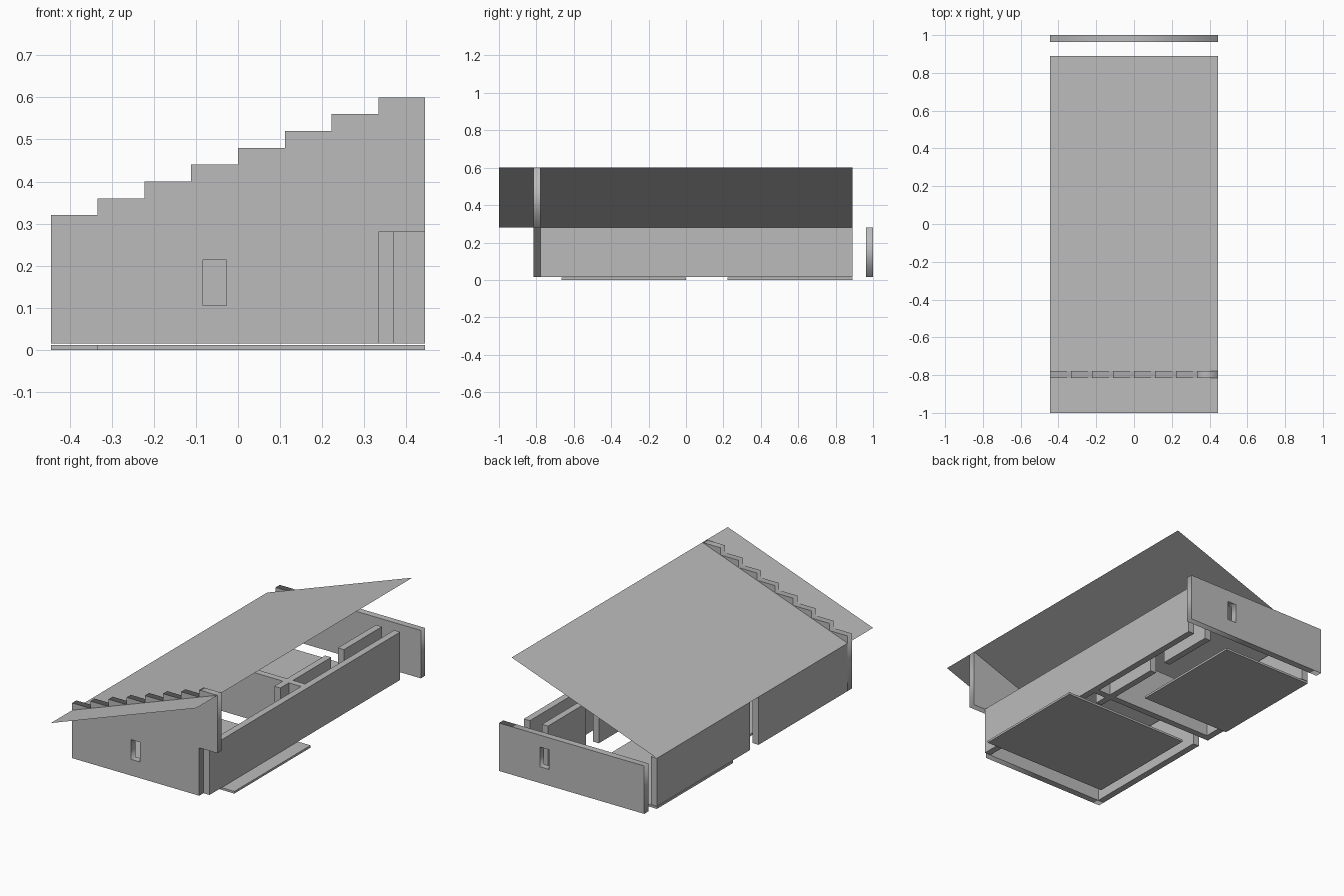
import bpy
import math

cube = bpy.data.objects.get("Cube")
if cube:
    bpy.data.objects.remove(cube, do_unlink=True)

U = 1 / 9          # planning grid
T = U / 3          # wall thickness
HALF = 4 * U       # half the house width
BASE = 0.015       # underside of the walls
EAVE = 0.28        # wall top
RISE = 0.04        # height of one gable step

grey = bpy.data.materials.new("plain_grey")
grey.use_nodes = True
grey.diffuse_color = (0.5, 0.5, 0.5, 1)
grey.node_tree.nodes["Principled BSDF"].inputs["Base Color"].default_value = (0.5, 0.5, 0.5, 1)


def add_mesh(name, mesh):
    mesh.materials.clear()
    mesh.materials.append(grey)
    obj = bpy.data.objects.new(name, mesh)
    bpy.context.collection.objects.link(obj)
    return obj


def box(name, x0, x1, y0, y1, z0=BASE, z1=EAVE):
    verts = [(x, y, z) for x in (x0, x1) for y in (y0, y1) for z in (z0, z1)]
    faces = [(0, 1, 3, 2), (4, 6, 7, 5), (0, 4, 5, 1),
             (2, 3, 7, 6), (0, 2, 6, 4), (1, 5, 7, 3)]
    mesh = bpy.data.meshes.new(name)
    mesh.from_pydata(verts, [], faces)
    return add_mesh(name, mesh)


def panel(name, y0, outlines):
    """Upright wall from x-z outlines; inner outlines become openings."""
    curve = bpy.data.curves.new(name + "_outline", "CURVE")
    curve.dimensions = "2D"
    curve.fill_mode = "BOTH"
    curve.extrude = T / 2
    for points in outlines:
        spline = curve.splines.new("POLY")
        spline.points.add(len(points) - 1)
        for p, (x, z) in zip(spline.points, points):
            p.co = (x, z, 0, 1)
        spline.use_cyclic_u = True
    temp = bpy.data.objects.new(name + "_outline", curve)
    bpy.context.collection.objects.link(temp)
    graph = bpy.context.evaluated_depsgraph_get()
    mesh = bpy.data.meshes.new_from_object(temp.evaluated_get(graph))
    bpy.data.objects.remove(temp, do_unlink=True)
    wall = add_mesh(name, mesh)
    wall.rotation_euler.x = math.pi / 2
    wall.location.y = y0 + T / 2
    return wall


def rectangle(x0, x1, z0, z1):
    return [(x0, z0), (x1, z0), (x1, z1), (x0, z1)]


def window(x):
    return rectangle(x - U / 4, x + U / 4, 0.105, 0.214)


# Front wall: stepped gable, window and corner doorway
front_y = -1 + 5 * T
gable = [(-HALF, BASE), (3 * U, BASE), (3 * U, EAVE), (HALF, EAVE)]
for i in reversed(range(8)):
    top = EAVE + RISE * (i + 1)
    gable += [(-HALF + (i + 1) * U, top), (-HALF + i * U, top)]
panel("front_wall", front_y, [gable, window(-U / 2)])

# Detached back wall
panel("back_wall", 1 - T, [rectangle(-HALF, HALF, BASE, EAVE), window(1.5 * U)])

# Side walls
inner_front = front_y + T
back = 8 * U
box("left_side_wall", 3 * U, 3 * U + T, inner_front, back)
box("right_side_wall_front", -HALF, -HALF + T, inner_front, 0)
box("right_side_wall_back", -HALF, -HALF + T, 2 * T, back)

# Inner partitions
box("cross_wall", -HALF + T, 3 * U, 2 * T, U)
box("corridor_wall_stub", 2 * U, 2 * U + T, 0, 2 * T)
box("corridor_wall_front", 2 * U, 2 * U + T, U, 4 * U)
box("corridor_wall_back", 2 * U, 2 * U + T, 5 * U, back)

# Floor slabs
box("front_floor", -3 * U, HALF, -6 * U, 0, 0, 0.012)
box("back_floor", -HALF, U, 2 * U, back, 0, 0.012)

# Single-sheet sloping roof
roof = bpy.data.meshes.new("roof")
high = EAVE + 8 * RISE
roof.from_pydata([(-HALF, -1, EAVE), (HALF, -1, high),
                  (HALF, back, high), (-HALF, back, EAVE)], [], [(0, 1, 2, 3)])
add_mesh("roof", roof)
